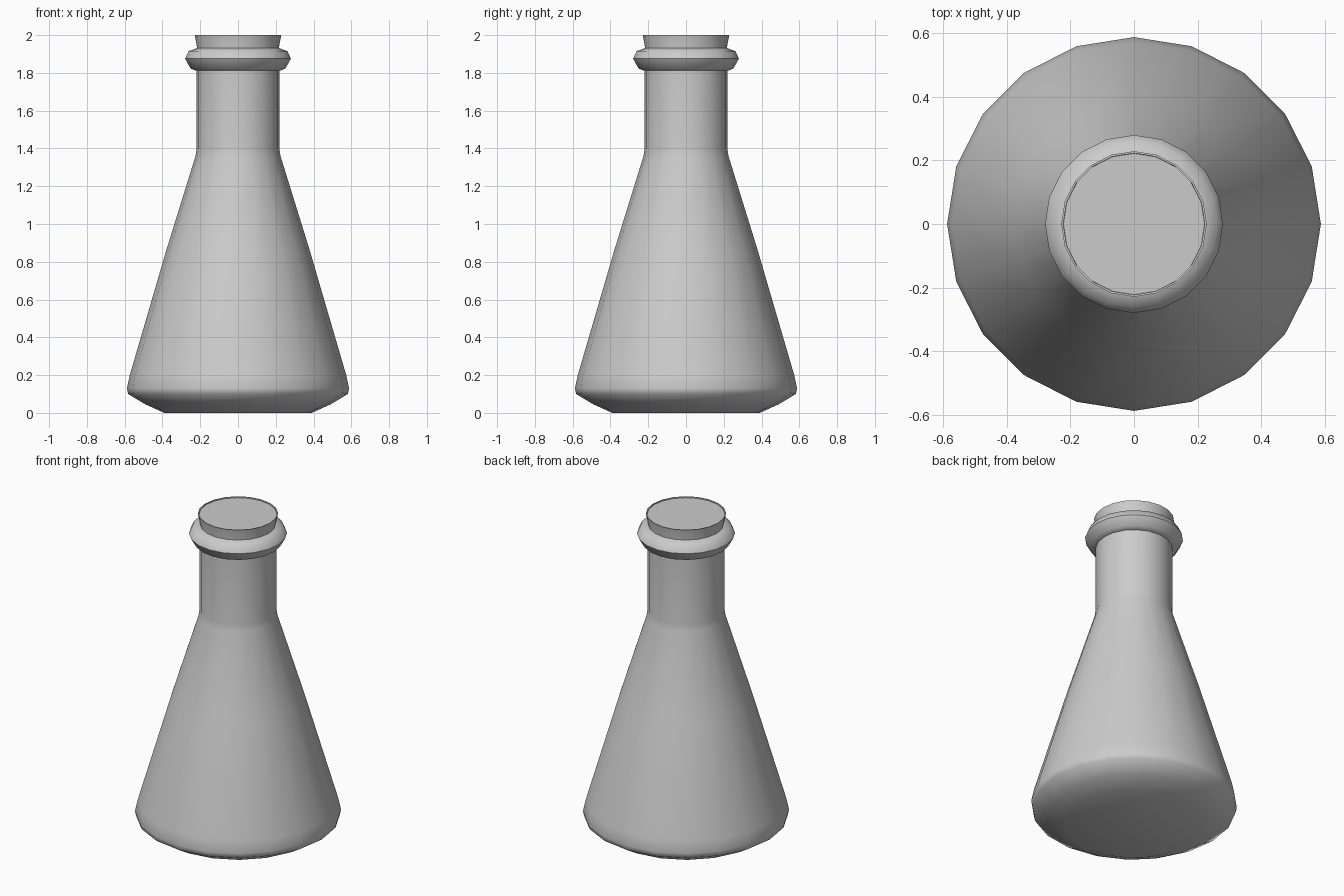
import bpy, bmesh, math

if "Cube" in bpy.data.objects:
    bpy.data.objects.remove(bpy.data.objects["Cube"])

SIDES = 20


def lathe(name, profile, angle=50):
    """Spin an (r, z) profile around z; r = 0 closes the end with a flat cap."""
    bm = bmesh.new()
    rings = []
    for r, z in profile:
        rings.append([bm.verts.new((r * math.cos(2 * math.pi * i / SIDES),
                                    r * math.sin(2 * math.pi * i / SIDES), z))
                      for i in range(SIDES)])
    for a, b in zip(rings, rings[1:]):
        for i in range(SIDES):
            j = (i + 1) % SIDES
            bm.faces.new((a[i], a[j], b[j], b[i]))
    bm.faces.new(rings[0][::-1])
    bm.faces.new(rings[-1])
    bmesh.ops.recalc_face_normals(bm, faces=bm.faces)
    mesh = bpy.data.meshes.new(name)
    bm.to_mesh(mesh)
    bm.free()
    ob = bpy.data.objects.new(name, mesh)
    bpy.context.collection.objects.link(ob)
    bpy.ops.object.select_all(action='DESELECT')
    ob.select_set(True)
    bpy.context.view_layer.objects.active = ob
    bpy.ops.object.shade_smooth_by_angle(angle=math.radians(angle))
    return ob


# Conical body and straight neck
lathe("flask_body", [(0.39, 0), (0.49, 0.045), (0.582, 0.10), (0.588, 0.13),
                     (0.573, 0.20), (0.38, 0.86), (0.225, 1.36), (0.219, 1.40),
                     (0.219, 1.85)])

# Rounded collar around the neck
lathe("neck_collar", [(0.215, 1.81), (0.25, 1.822), (0.28, 1.875),
                      (0.262, 1.915), (0.215, 1.932)])

# Flared mouth with a thin rim, slightly recessed inside
lathe("mouth_rim", [(0.216, 1.85), (0.216, 1.93), (0.229, 2.0),
                    (0.223, 2.0), (0.222, 1.994)], 30)
